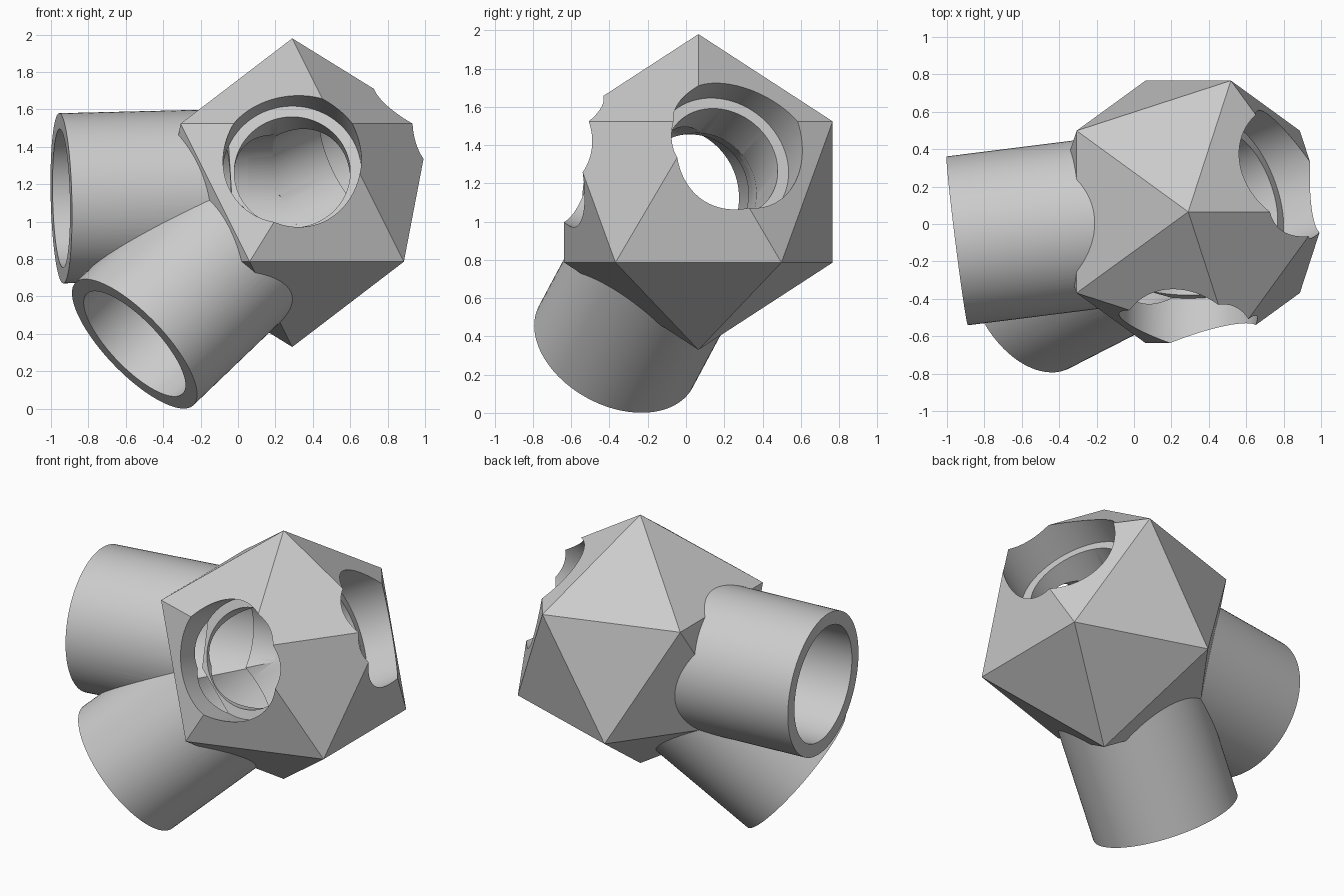
import bpy
import math
from mathutils import Vector

cube = bpy.data.objects.get("Cube")
if cube:
    bpy.data.objects.remove(cube, do_unlink=True)

CENTRE = Vector((0.29, 0.065, 1.155))
HUB_RADIUS = 0.825
BORE, OUTER, INNER = 0.37, 0.455, 0.31
SOCKET_FLOOR = 0.37
TUBE_END = 1.245

# Directions of the four sockets, measured from the hub centre
LEFT = Vector((-1.235, -0.155, -0.03)).normalized()
LOWER = Vector((-0.84, -0.43, -0.805)).normalized()
FRONT = Vector((0, -0.955, 0.295)).normalized()
SIDE = Vector((0.846, 0.33, 0.418)).normalized()

grey = bpy.data.materials.new("plain_grey")
grey.use_nodes = True
colour = (0.6, 0.6, 0.6, 1)
grey.diffuse_color = colour
grey.node_tree.nodes["Principled BSDF"].inputs["Base Color"].default_value = colour


def rod(name, direction, radius, start, end):
    """Cylinder along a direction from the hub centre."""
    bpy.ops.mesh.primitive_cylinder_add(
        vertices=96, radius=radius, depth=end - start,
        location=CENTRE + direction * (start + end) / 2,
        rotation=direction.to_track_quat("Z", "Y").to_euler())
    obj = bpy.context.object
    obj.name = name
    obj.data.materials.append(grey)
    return obj


# Solid parts
bpy.ops.mesh.primitive_ico_sphere_add(subdivisions=1, radius=HUB_RADIUS, location=CENTRE)
hub = bpy.context.object
hub.name = "hub"
hub.data.materials.append(grey)
parts = [hub,
         rod("upper_tube", LEFT, OUTER, 0.2, TUBE_END),
         rod("lower_tube", LOWER, OUTER, 0.2, TUBE_END)]

# Stepped bores: wide socket outside, narrower passage through the middle
cutters = []
for label, direction in (("upper", LEFT), ("lower", LOWER), ("front", FRONT), ("side", SIDE)):
    cutters.append(rod(label + "_socket_cutter", direction, BORE, SOCKET_FLOOR, 1.6))
    cutters.append(rod(label + "_passage_cutter", direction, INNER, -0.05, SOCKET_FLOOR + 0.1))
for cutter in cutters:
    cutter.hide_render = True

# Cut every part with every bore, then shade
for part in parts:
    bpy.ops.object.select_all(action="DESELECT")
    part.select_set(True)
    bpy.context.view_layer.objects.active = part
    for cutter in cutters:
        mod = part.modifiers.new("bore", "BOOLEAN")
        mod.operation = "DIFFERENCE"
        mod.solver = "EXACT"
        mod.object = cutter
        bpy.ops.object.modifier_apply(modifier=mod.name)
    bpy.ops.object.shade_smooth_by_angle(angle=math.radians(25))

for cutter in cutters:
    bpy.data.objects.remove(cutter, do_unlink=True)
